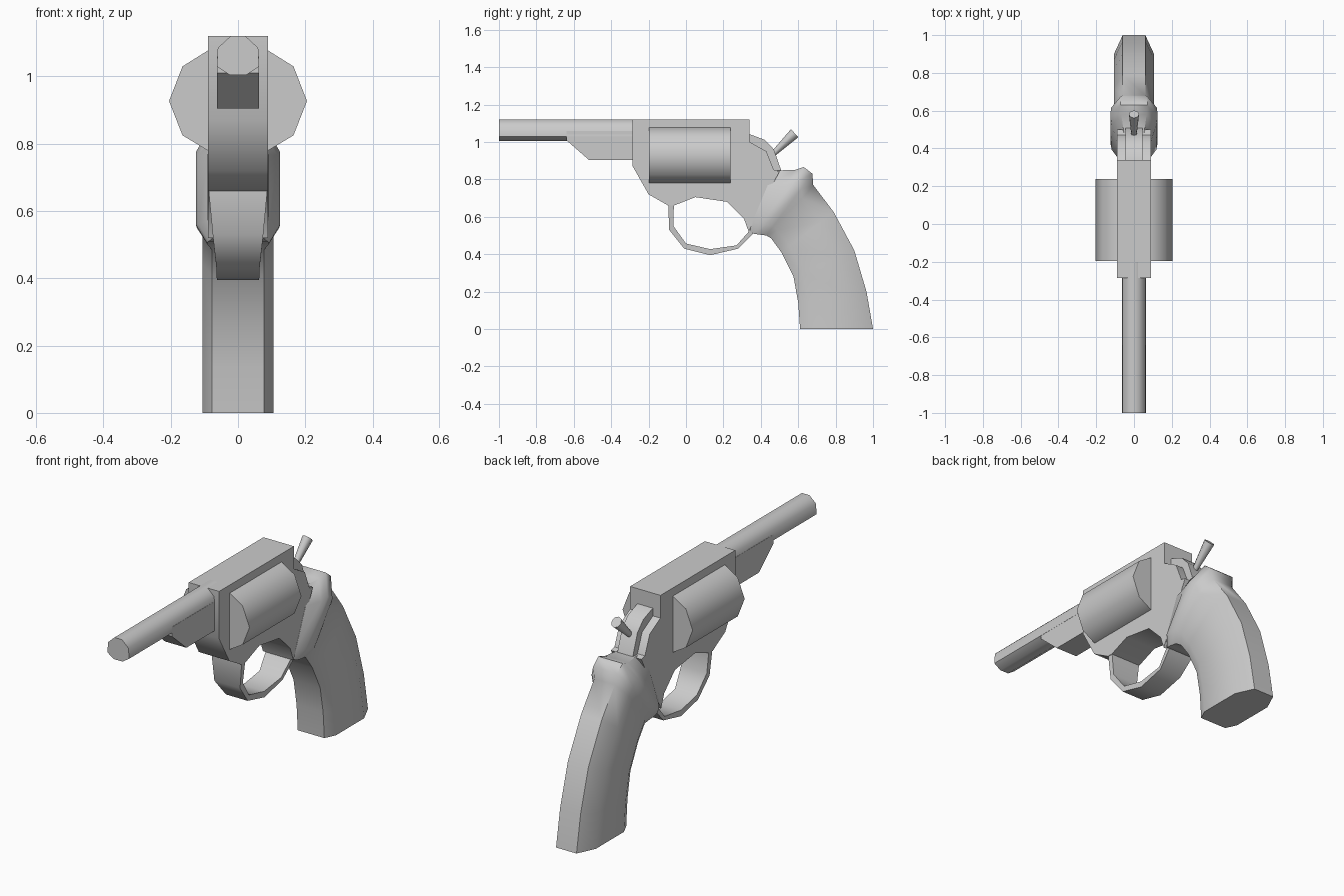
import bpy, bmesh, math
from mathutils import Vector

if "Cube" in bpy.data.objects:
    bpy.data.objects.remove(bpy.data.objects["Cube"])


def loft(name, rings, angle=40):
    """Skin a list of equal-length point rings and cap both ends."""
    bm = bmesh.new()
    vs = [[bm.verts.new(p) for p in r] for r in rings]
    n = len(rings[0])
    for a, b in zip(vs, vs[1:]):
        for i in range(n):
            j = (i + 1) % n
            bm.faces.new((a[i], a[j], b[j], b[i]))
    bm.faces.new(vs[0])
    bm.faces.new(vs[-1])
    bmesh.ops.recalc_face_normals(bm, faces=bm.faces)
    me = bpy.data.meshes.new(name)
    bm.to_mesh(me)
    bm.free()
    ob = bpy.data.objects.new(name, me)
    bpy.context.collection.objects.link(ob)
    bpy.ops.object.select_all(action='DESELECT')
    ob.select_set(True)
    bpy.context.view_layer.objects.active = ob
    bpy.ops.object.shade_smooth_by_angle(angle=math.radians(angle))
    return ob


def side_plate(name, outline, w, angle=40):
    """Extrude a (y, z) side profile across x."""
    return loft(name, [[(x, y, z) for y, z in outline] for x in (-w, w)], angle)


def along_y(name, half, y0, y1, angle=50):
    """Extrude a mirrored (x, z) half section from y0 to y1."""
    sec = half + [(-x, z) for x, z in reversed(half)]
    return loft(name, [[(x, y, z) for x, z in sec] for y in (y0, y1)], angle)


# barrel and the lug beneath it
along_y("barrel", [(.022, 1.12), (.06, 1.085), (.063, 1.03), (.025, 1.005)], -1, -.2)
side_plate("barrel_lug", [(-.64, 1.01), (-.52, .905), (-.27, .905), (-.27, 1.06), (-.64, 1.06)], .0625)

# frame
side_plate("frame", [
    (-.285, 1.12), (.34, 1.12), (.34, 1.0), (.43, .95), (.47, .85), (.5, .843),
    (.335, .52), (.31, .59), (.22, .68), (.05, .705), (-.065, .66),
    (-.095, .66), (-.2, .72), (-.285, .87)], .089)

# rotating cylinder
along_y("cylinder", [(.09, 1.077), (.165, 1.03), (.205, .927), (.165, .825), (.09, .78)], -.197, .237)

# trigger guard: outer and inner path points with half width
guard = [((-.095, .67), (-.065, .67), .088), ((-.09, .53), (-.067, .55), .075),
         ((-.01, .43), (0, .457), .064), ((.13, .395), (.13, .427), .063),
         ((.28, .43), (.27, .447), .064), ((.36, .51), (.335, .52), .073),
         ((.39, .56), (.33, .545), .078)]
loft("trigger_guard", [[(-w, *o), (w, *o), (w, *i), (-w, *i)] for o, i, w in guard], 50)

# grip: front point, back point, half width of each section
grip = [((.335, .525), (.47, .848), .09), ((.36, .51), (.58, .85), .118),
        ((.39, .505), (.63, .866), .125), ((.43, .50), (.676, .83), .122),
        ((.455, .485), (.68, .77), .105), ((.51, .41), (.79, .625), .105),
        ((.575, .28), (.90, .42), .105), ((.60, .14), (.965, .2), .105),
        ((.61, 0), (1, 0), .105)]
rings = []
for f, b, w in grip:
    f, b = Vector((0, *f)), Vector((0, *b))
    half = [(0, .74), (.15, 1), (.75, 1), (1, .57)]
    pts = half + [(t, -k) for t, k in reversed(half)]
    rings.append([f.lerp(b, t) + Vector((k * w, 0, 0)) for t, k in pts])
loft("grip", rings, 50)

# hammer body and thumb spur
side_plate("hammer", [(.30, 1.045), (.345, 1.04), (.42, 1.012), (.47, .96), (.51, .845), (.40, .82), (.30, .9)], .045)
base, tip = Vector((0, .47, .94)), Vector((0, .581, 1.047))
out = (tip - base).normalized()
up = Vector((0, -out.z, out.y))
spur = []
for c, r in ((base, .015), (tip, .029)):
    spur.append([c + Vector((math.cos(a) * r * .93, 0, 0)) + up * math.sin(a) * r
                 for a in (math.tau * k / 8 for k in range(8))])
loft("hammer_spur", spur, 50)
